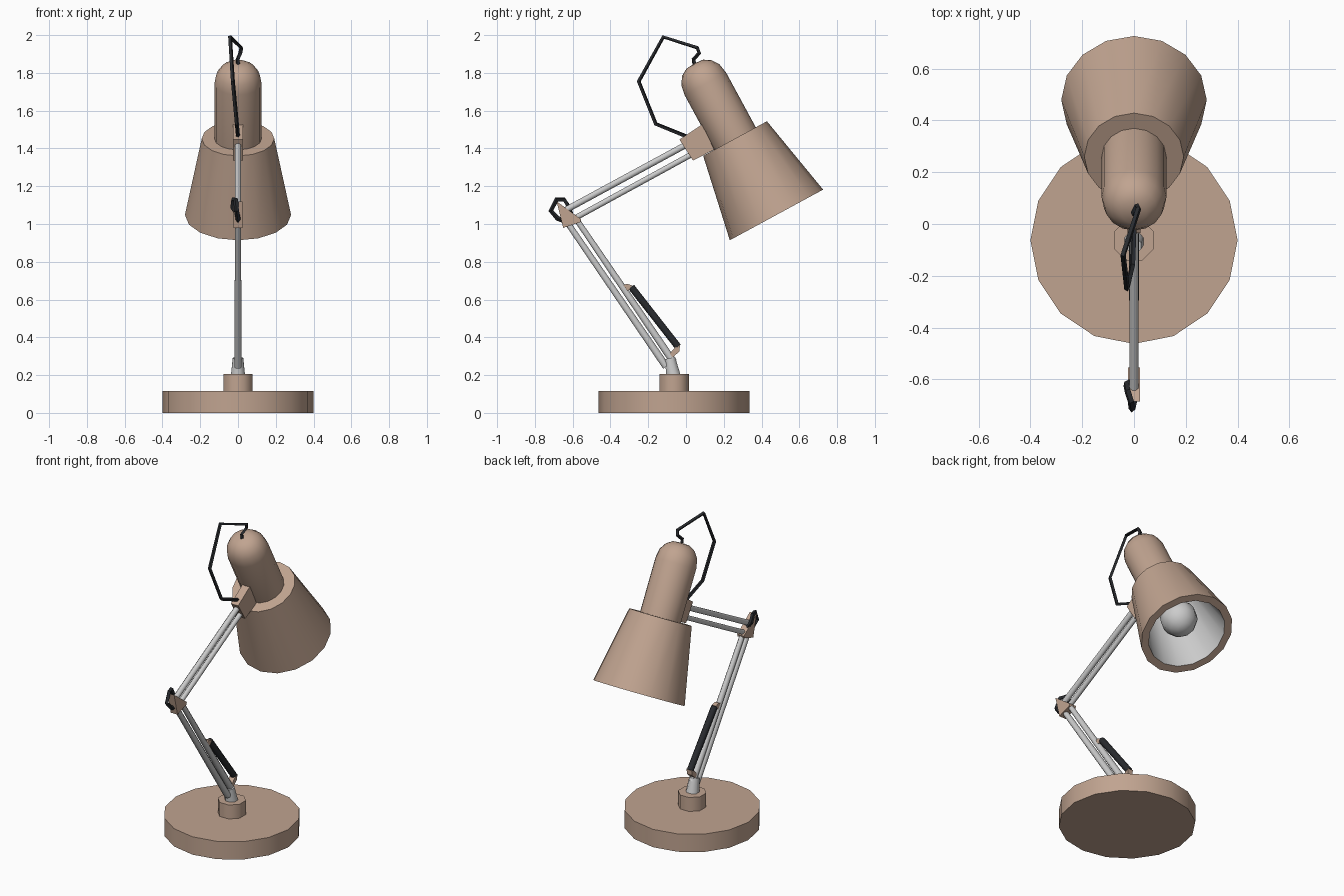
import bpy, bmesh, math
from mathutils import Vector

if "Cube" in bpy.data.objects:
    bpy.data.objects.remove(bpy.data.objects["Cube"])


def material(name, rgb):
    m = bpy.data.materials.new(name)
    m.diffuse_color = (*rgb, 1)
    m.use_nodes = True
    m.node_tree.nodes["Principled BSDF"].inputs["Base Color"].default_value = m.diffuse_color
    return m


TAN = material("tan_paint", (0.53, 0.37, 0.28))
BLACK = material("black_rubber", (0.022, 0.024, 0.028))


def finish(name, bm, mat=None, angle=50):
    me = bpy.data.meshes.new(name)
    bm.normal_update()
    bm.to_mesh(me)
    bm.free()
    me.shade_smooth()
    me.set_sharp_from_angle(angle=math.radians(angle))
    if mat:
        me.materials.append(mat)
    ob = bpy.data.objects.new(name, me)
    bpy.context.collection.objects.link(ob)
    return ob


def lathe(name, start, axis, profile, sides, mat=None, turn=0.0, angle=50):
    """Spin (radius, height) points around an axis; rising profile faces outward."""
    start, w = Vector(start), Vector(axis).normalized()
    u = Vector((1, 0, 0))
    v = w.cross(u)
    bm = bmesh.new()
    rings = []
    for r, h in profile:
        if r == 0:
            rings.append([bm.verts.new(start + w * h)] * sides)
            continue
        ring = []
        for i in range(sides):
            a = 2 * math.pi * i / sides + turn
            ring.append(bm.verts.new(start + w * h + (u * math.cos(a) + v * math.sin(a)) * r))
        rings.append(ring)
    for a, b in zip(rings, rings[1:]):
        for i in range(sides):
            j = (i + 1) % sides
            bm.faces.new(list(dict.fromkeys((a[i], a[j], b[j], b[i]))))
    return finish(name, bm, mat, angle)


def rod(name, p, q, r0, r1=None, mat=None, sides=8):
    p, q = Vector(p), Vector(q)
    n = (q - p).length
    return lathe(name, p, q - p, [(0, 0), (r0, 0), (r1 or r0, n), (0, n)], sides, mat,
                 math.pi / sides)


def plate(name, outline, half):
    """Extrude a y-z outline across x."""
    bm = bmesh.new()
    f = bm.faces.new([bm.verts.new((-half, y, z)) for y, z in outline])
    new = bmesh.ops.extrude_face_region(bm, geom=[f])["geom"]
    bmesh.ops.translate(bm, vec=(2 * half, 0, 0),
                        verts=[g for g in new if isinstance(g, bmesh.types.BMVert)])
    bmesh.ops.recalc_face_normals(bm, faces=bm.faces)
    return finish(name, bm, TAN, 30)


def cable(name, points, r):
    cu = bpy.data.curves.new(name, 'CURVE')
    cu.dimensions = '3D'
    cu.bevel_depth = r
    cu.bevel_resolution = 0
    cu.use_fill_caps = True
    sp = cu.splines.new('POLY')
    sp.points.add(len(points) - 1)
    for pt, co in zip(sp.points, points):
        pt.co = (*co, 1)
    sp.use_smooth = False
    cu.materials.append(BLACK)
    ob = bpy.data.objects.new(name, cu)
    bpy.context.collection.objects.link(ob)


# Base, collar and stem
foot = (0, -0.063, 0)
lathe("base", foot, (0, 0, 1), [(0, 0), (0.4, 0), (0.4, 0.115), (0, 0.115)], 16, TAN)
lathe("collar", foot, (0, 0, 1), [(0, 0.1), (0.084, 0.1), (0.084, 0.205), (0, 0.205)], 8, TAN,
      math.pi / 8)
rod("stem", (0, -0.067, 0.2), (0, -0.085, 0.29), 0.04, 0.03)

# Lower arm: two parallel rods
rod("lower_arm_back", (0, -0.105, 0.245), (0, -0.63, 1.01), 0.021, 0.017)
rod("lower_arm_front", (0, -0.065, 0.268), (0, -0.577, 1.02), 0.021, 0.016)

# Spring with its two mounting lugs
rod("spring", (0, -0.29, 0.667), (0, -0.042, 0.35), 0.02, mat=BLACK)
plate("spring_top_lug", [(-0.34, 0.672), (-0.315, 0.684), (-0.285, 0.675), (-0.3, 0.65), (-0.325, 0.645)], 0.014)
plate("spring_bottom_lug", [(-0.09, 0.31), (-0.07, 0.295), (-0.035, 0.325), (-0.032, 0.36), (-0.055, 0.35)], 0.018)

# Elbow plate and cable loop
plate("elbow", [(-0.685, 1.12), (-0.555, 1.025), (-0.56, 1.01), (-0.65, 0.98)], 0.024)
cable("elbow_cable", [(0, -0.63, 1.01), (0, -0.68, 1.03), (-0.008, -0.715, 1.07), (-0.012, -0.685, 1.13),
                      (-0.025, -0.645, 1.13), (-0.03, -0.62, 1.09), (-0.01, -0.61, 1.06)], 0.013)

# Upper arm: two parallel rods
rod("upper_arm_top", (0, -0.635, 1.075), (0, 0.02, 1.43), 0.018)
rod("upper_arm_bottom", (0, -0.59, 1.03), (0, 0.06, 1.385), 0.016)

# Head bracket
plate("head_bracket", [(-0.035, 1.447), (0.085, 1.527), (0.15, 1.394), (0.037, 1.336)], 0.026)

# Lamp head along a tilted axis measured from the shade mouth
mouth, up = (0, 0.479, 1.048), (0, -0.477, 0.879)
lathe("shade", mouth, up, [(0.235, 0), (0.281, 0), (0.192, 0.46), (0.1, 0.46)], 16, TAN)
lathe("shade_lining", mouth, up, [(0, 0.43), (0.155, 0.43), (0.235, 0)], 16)
lathe("lamp_housing", mouth, up, [(0.125, 0.455), (0.125, 0.79), (0.115, 0.845), (0.088, 0.885),
                                  (0.05, 0.908), (0, 0.912)], 16, TAN)
bulb = [(0.11 * math.sin(a), 0.15 - 0.11 * math.cos(a)) for a in [math.pi * i / 8 for i in range(1, 7)]]
lathe("bulb", mouth, up, [(0, 0.04)] + bulb + [(0.05, 0.3), (0.05, 0.435)], 10)

# Power cable looping from housing to bracket
cable("power_cable", [(0, 0.045, 1.84), (-0.002, 0.04, 1.872), (0.012, 0.07, 1.905), (0.018, 0.06, 1.933),
                      (-0.042, -0.12, 1.99), (-0.027, -0.25, 1.755), (-0.006, -0.16, 1.53),
                      (0, 0.0, 1.465)], 0.011)
